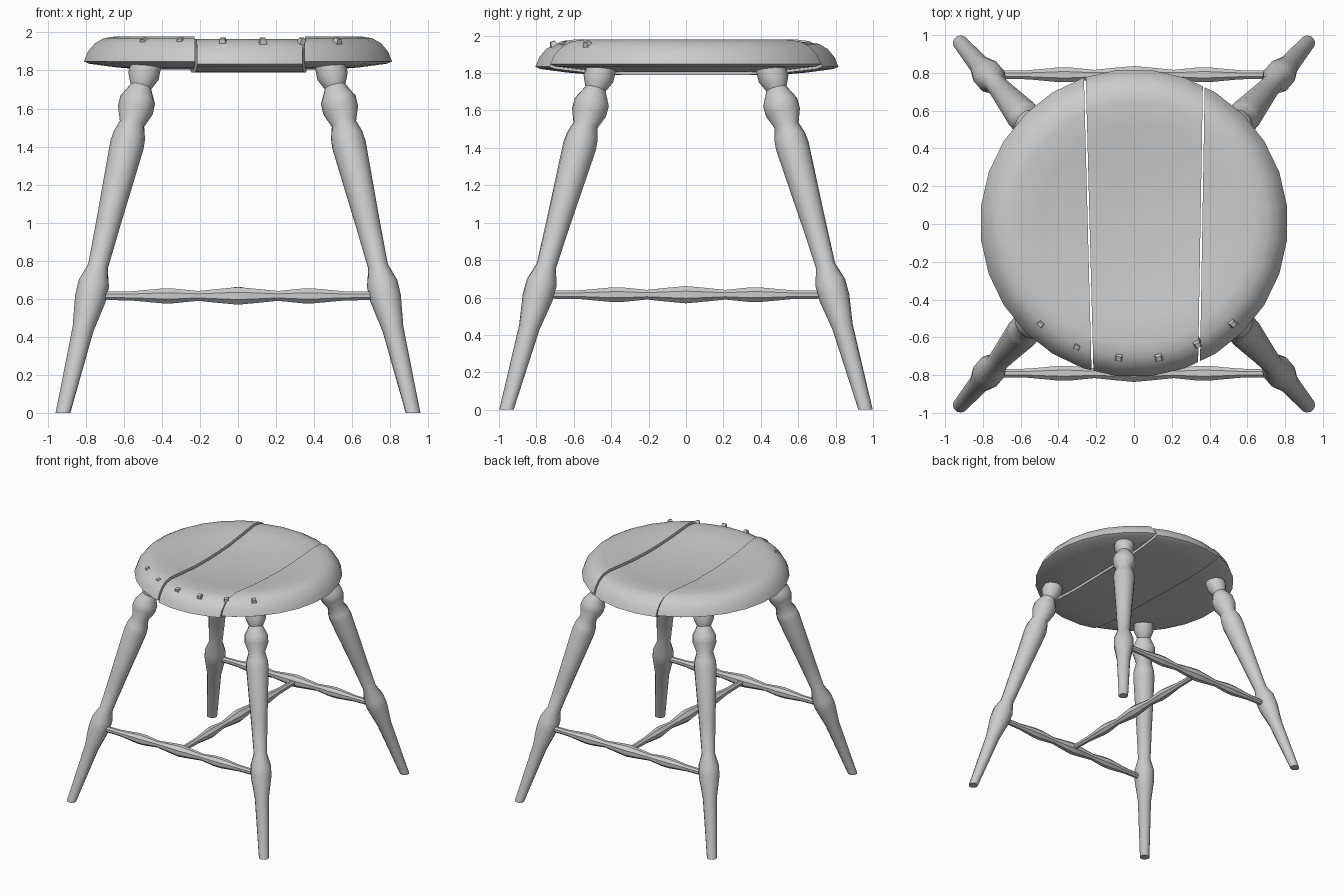
import bpy, bmesh
from math import cos, sin, pi
from mathutils import Vector

if "Cube" in bpy.data.objects:
    bpy.data.objects.remove(bpy.data.objects["Cube"])


def finish(bm, name, angle=0.7):
    bmesh.ops.recalc_face_normals(bm, faces=bm.faces)
    me = bpy.data.meshes.new(name)
    bm.to_mesh(me)
    bm.free()
    ob = bpy.data.objects.new(name, me)
    bpy.context.collection.objects.link(ob)
    bpy.ops.object.select_all(action='DESELECT')
    ob.select_set(True)
    bpy.context.view_layer.objects.active = ob
    bpy.ops.object.shade_smooth_by_angle(angle=angle)
    return ob


def turn(p0, p1, profile, sides):
    """Lathe a (distance fraction, radius) profile round the axis p0-p1."""
    p0, p1 = Vector(p0), Vector(p1)
    rot = (p1 - p0).to_track_quat('Z', 'Y')
    bm = bmesh.new()
    rings = []
    for t, r in profile:
        c = p0.lerp(p1, t)
        rings.append([bm.verts.new(c + rot @ Vector((r * cos(a), r * sin(a), 0)))
                      for a in (2 * pi * (i + .5) / sides for i in range(sides))])
    for a, b in zip(rings, rings[1:]):
        for i in range(sides):
            j = (i + 1) % sides
            bm.faces.new((a[i], a[j], b[j], b[i]))
    bm.faces.new(rings[0])
    bm.faces.new(rings[-1])
    return bm, rings


# splayed turned legs: (height, radius)
LEG = [(0, .04), (.44, .056), (.60, .082), (.68, .082), (.77, .053), (1.0, .065),
       (1.41, .09), (1.46, .085), (1.52, .066), (1.59, .094), (1.645, .094),
       (1.715, .056), (1.77, .082), (1.83, .08)]
for sy, end in ((-1, "front"), (1, "back")):
    for sx, side in ((-1, "left"), (1, "right")):
        bm, rings = turn((.92 * sx, .96 * sy, 0), (.483 * sx, .452 * sy, 1.83),
                         [(z / 1.83, r) for z, r in LEG], 12)
        for v in rings[0]:
            v.co.z = 0
        finish(bm, f"{end}_{side}_leg")

# H-shaped stretchers with three swellings
HALF = [(0, .05), (.1, .04), (.21, .028), (.34, .042), (.40, .042), (.56, .026), (.78, .022)]
BAR = [(.5 - u / 1.56, r) for u, r in reversed(HALF)] + [(.5 + u / 1.56, r) for u, r in HALF[1:]]
for name, a, b in (("front_stretcher", (-.78, -.79, .615), (.78, -.79, .615)),
                   ("back_stretcher", (-.78, .79, .615), (.78, .79, .615)),
                   ("middle_stretcher", (0, -.78, .615), (0, .78, .615))):
    finish(turn(a, b, BAR, 8)[0], name)

# dished round seat, sawn into three planks
SEAT = [(1.795, .02), (1.797, .5), (1.808, .64), (1.828, .79), (1.84, .815), (1.89, .795),
        (1.935, .757), (1.962, .71), (1.972, .64), (1.955, .5), (1.935, .33), (1.925, .15), (1.923, .02)]


def plank(name, cuts, dz):
    bm, _ = turn((0, .005, 0), (0, .005, 1), SEAT, 28)
    for co, no in cuts:
        bmesh.ops.bisect_plane(bm, geom=bm.verts[:] + bm.edges[:] + bm.faces[:],
                               plane_co=co, plane_no=no, clear_outer=True)
        bmesh.ops.holes_fill(bm, edges=[e for e in bm.edges if e.is_boundary])
    bmesh.ops.translate(bm, verts=bm.verts, vec=(0, 0, dz))
    finish(bm, name)


ln, rn = Vector((1, .026, 0)), Vector((1, -.017, 0))
g = .005
plank("left_seat_plank", [((-.24 - g, 0, 0), ln)], .008)
plank("middle_seat_plank", [((-.24 + g, 0, 0), -ln), ((.357 - g, 0, 0), rn)], -.006)
plank("right_seat_plank", [((.357 + g, 0, 0), -rn)], .008)

# small square pegs along the front rim
for i, (x, y) in enumerate([(-.49, -.525), (-.30, -.645), (-.08, -.705),
                            (.13, -.705), (.335, -.635), (.52, -.525)]):
    d = Vector((x, y, 0)).normalized() * .4 + Vector((0, 0, 1))
    p = Vector((x, y, 1.945))
    bm, _ = turn(p - d * .02, p + d * .024, [(0, .036), (1, .018)], 4)
    finish(bm, f"rim_peg_{i + 1}", .3)
